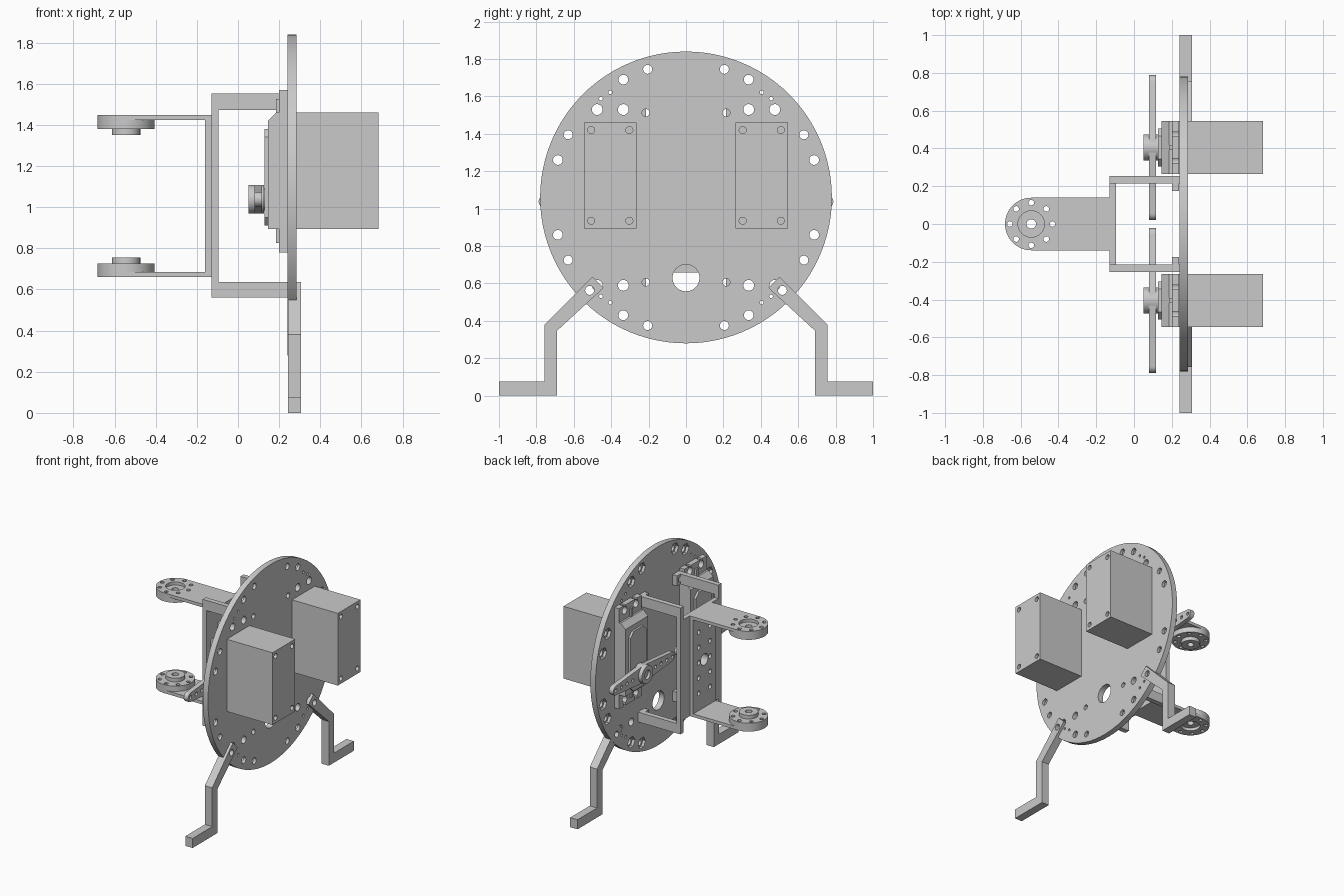
import bpy, bmesh, math
from math import cos, sin, pi

old = bpy.data.objects.get("Cube")
if old:
    bpy.data.objects.remove(old, do_unlink=True)

grey = bpy.data.materials.new("plain grey")
grey.use_nodes = True
COLOR = (0.59, 0.59, 0.59, 1)
grey.diffuse_color = COLOR
grey.node_tree.nodes["Principled BSDF"].inputs["Base Color"].default_value = COLOR

# Which coordinates a 2D outline (u, v) and a depth w fill, per extrusion axis
PLACE = {
    "x": lambda u, v, w: (w, u, v),
    "y": lambda u, v, w: (u, w, v),
    "z": lambda u, v, w: (u, v, w),
}


def add_wall(bm, outline, lo, hi, axis):
    rings = [[bm.verts.new(PLACE[axis](u, v, w)) for u, v in outline] for w in (lo, hi)]
    n = len(outline)
    for i in range(n):
        j = (i + 1) % n
        bm.faces.new((rings[0][i], rings[0][j], rings[1][j], rings[1][i]))
    return rings


def add_sheet(bm, outlines, x):
    # Flat face across x, filled between an outer outline and its holes
    edges = []
    for outline in outlines:
        ring = [bm.verts.new((x, u, v)) for u, v in outline]
        edges += [bm.edges.new((ring[i - 1], ring[i])) for i in range(len(ring))]
    bmesh.ops.triangle_fill(bm, use_beauty=True, edges=edges, normal=(1, 0, 0))


def finish(name, bm):
    bmesh.ops.recalc_face_normals(bm, faces=bm.faces)
    mesh = bpy.data.meshes.new(name)
    bm.to_mesh(mesh)
    bm.free()
    mesh.materials.append(grey)
    ob = bpy.data.objects.new(name, mesh)
    bpy.context.collection.objects.link(ob)
    return ob


def solid(name, outlines, lo, hi, axis):
    bm = bmesh.new()
    for outline in outlines:
        for ring in add_wall(bm, outline, lo, hi, axis):
            bm.faces.new(ring)
    return finish(name, bm)


def arc(u, v, r, start, end, steps):
    angles = [start + (end - start) * i / steps for i in range(steps + 1)]
    return [(u + r * cos(a), v + r * sin(a)) for a in angles]


def circle(u, v, r, n=24):
    return arc(u, v, r, 0, 2 * pi, n)[:-1]


def rect(u0, u1, v0, v1, c=0):
    if not c:
        return [(u0, v0), (u1, v0), (u1, v1), (u0, v1)]
    return [(u0 + c, v0), (u1 - c, v0), (u1, v0 + c), (u1, v1 - c),
            (u1 - c, v1), (u0 + c, v1), (u0, v1 - c), (u0, v0 + c)]


def keyhole(u, v, up):
    # Round hole with a slot running out to the end of the ear
    mid = up * pi / 2
    ring = arc(u, v, .029, mid + .45, mid + 2 * pi - .45, 20)
    return ring + [(ring[-1][0], v + up * .08), (ring[0][0], v + up * .08)]


def select(ob):
    bpy.ops.object.select_all(action="DESELECT")
    bpy.context.view_layer.objects.active = ob
    ob.select_set(True)


def cut(ob, outlines, lo, hi, axis):
    cutter = solid("cutter", outlines, lo, hi, axis)
    cutter.hide_render = True
    mod = ob.modifiers.new("holes", "BOOLEAN")
    mod.operation, mod.solver, mod.object = "DIFFERENCE", "EXACT", cutter
    select(ob)
    bpy.ops.object.modifier_apply(modifier=mod.name)
    bpy.data.objects.remove(cutter, do_unlink=True)


def smooth(ob):
    select(ob)
    bpy.ops.object.shade_smooth_by_angle(angle=math.radians(30))


# Large round base plate: through holes, and hexagonal nut pockets on its inner side
MID = 1.06
BACK, FLOOR, FRONT = .24, .262, .285
rim_holes = [(.205, 1.745, .024), (.335, 1.69, .026), (.63, 1.395, .024), (.685, 1.26, .026)]
small_holes = [(.405, 1.622, .01), (.455, 1.588, .01), (.335, 1.53, .029),
               (.475, 1.53, .029), (.215, 1.513, .02)]
rim = circle(0, MID, .78, 96)
plain = [circle(0, .63, .072, 40)] + [circle(s * .515, .563, .024) for s in (1, -1)]
nut_holes, pockets = [], []
for side in (1, -1):
    for flip in (1, -1):
        for y, z, r in small_holes:
            plain.append(circle(side * y, MID + flip * (z - MID), r))
        for y, z, r in rim_holes:
            nut_holes.append(circle(side * y, MID + flip * (z - MID), r))
            pockets.append(circle(side * y, MID + flip * (z - MID), .045, 6))
bm = bmesh.new()
add_sheet(bm, [rim] + plain + pockets, BACK)
add_sheet(bm, [rim] + plain + nut_holes, FRONT)
for outline in [rim] + plain:
    add_wall(bm, outline, BACK, FRONT, "x")
for pocket, hole in zip(pockets, nut_holes):
    add_wall(bm, pocket, BACK, FLOOR, "x")
    add_sheet(bm, [pocket, hole], FLOOR)
    add_wall(bm, hole, FLOOR, FRONT, "x")
bmesh.ops.remove_doubles(bm, verts=bm.verts, dist=.0001)
smooth(finish("base_plate", bm))

SHAFT_Z = 1.038
for side, label in ((1, "left"), (-1, "right")):
    yc = side * .405

    # Servo body with screw holes in its end
    body = solid(label + "_servo_body", [rect(yc - .141, yc + .141, .893, 1.46)], .2, .682, "x")
    corners = [circle(yc + dy, z, .019, 16) for dy in (-.102, .102) for z in (.935, 1.42)]
    cut(body, corners, .65, .75, "x")
    smooth(body)

    # Servo mounting ears with open screw slots
    ears = solid(label + "_servo_ears", [rect(yc - .141, yc + .141, .78, 1.57)], .2, .2395, "x")
    cut(ears, [keyhole(yc + dy, z, up) for dy in (-.07, .07)
               for z, up in ((.83, -1), (1.53, 1))], .1, .3, "x")
    smooth(ears)
    ribs = [rect(yc - .012, yc + .012, a, b) for a, b in ((.825, .9), (1.45, 1.525))]
    solid(label + "_servo_ribs", ribs, .185, .205, "x")

    # Servo gearbox with sloped top, and raised lid
    gearbox = [(.2, .893), (.145, .893), (.145, 1.42), (.185, 1.46), (.2, 1.46)]
    solid(label + "_servo_gearbox", [gearbox], yc - .141, yc + .141, "y")
    solid(label + "_servo_lid", [rect(yc - .1, yc + .1, .91, 1.38, .04)], .128, .146, "x")

    # Tapered two-ended horn on the servo shaft
    profile = (arc(yc + .347, SHAFT_Z, .036, -pi / 2, pi / 2, 12)
               + arc(yc, SHAFT_Z, .068, pi * .42, pi * .58, 4)
               + arc(yc - .347, SHAFT_Z, .036, pi / 2, pi * 1.5, 12)
               + arc(yc, SHAFT_Z, .068, pi * 1.42, pi * 1.58, 4))
    horn = solid(label + "_horn", [profile], .08, .117, "x")
    cut(horn, [circle(yc + s * d, SHAFT_Z, .014, 12)
               for s in (1, -1) for d in (.14, .21, .28, .35)], 0, .2, "x")
    smooth(horn)
    hub = solid(label + "_horn_hub", [circle(yc, SHAFT_Z, .07, 32)], .05, .126, "x")
    cut(hub, [circle(yc, SHAFT_Z, .035)], 0, .07, "x")
    smooth(hub)
    smooth(solid(label + "_servo_shaft", [circle(yc, SHAFT_Z, .055)], .12, .135, "x"))

    # Bent leg
    outline = [(1, 0), (1, .075), (.757, .075), (.757, .38), (.5, .635),
               (.44, .577), (.69, .347), (.69, 0)]
    leg = solid(label + "_leg", [[(side * y, z) for y, z in outline]], .242, .306, "x")
    cut(leg, [circle(side * .515, .563, .024)], .2, .35, "x")
    smooth(leg)

    # C-shaped stand-off frame with inward feet bolted to the plate
    frame = [(.24, .56), (.24, .637), (-.095, .637), (-.095, 1.472), (.24, 1.472),
             (.24, 1.552), (-.13, 1.552), (-.13, .56)]
    ys = sorted((side * .215, side * .255))
    solid(label + "_frame", [frame], ys[0], ys[1], "y")
    ys = sorted((side * .175, side * .217))
    feet = solid(label + "_frame_feet", [rect(*ys, .56, .637), rect(*ys, 1.472, 1.552)],
                 .2, .239, "x")
    cut(feet, [circle(side * .212, z, .02) for z in (.607, 1.513)], .1, .3, "x")

# Webs joining the frames and the outer bracket
web_holes = [circle(0, MID, .045)]
web_holes += [circle(s * .07, MID + dz, .018, 16)
              for s in (1, -1) for dz in (-.24, -.12, 0, .12, .24)]
for name, half, lo, hi in (("frame_web", .22, -.13, -.095), ("bracket_web", .139, -.16, -.13)):
    web = solid(name, [rect(-half, half, .66, 1.447)], lo, hi, "x")
    cut(web, web_holes, -.3, .1, "x")
    smooth(web)

# Outer bracket arms, each ending in a round horn
END_X, MID_Z = -.544, 1.0535
for flip, label in ((1, "upper"), (-1, "lower")):
    def span(a, b):
        return sorted((MID_Z + flip * a, MID_Z + flip * b))

    ring = [circle(END_X + .113 * cos(i * pi / 4), .113 * sin(i * pi / 4), .015, 12)
            for i in range(8)]
    tongue = [(-.13, -.139), (-.13, .139)] + arc(END_X, 0, .139, pi / 2, pi * 1.5, 32)
    arm = solid(label + "_arm", [tongue], *span(.369, .3935), "z")
    cut(arm, ring + [circle(END_X, 0, .07, 32)], *span(.3, .45), "z")
    disc = solid(label + "_round_horn", [circle(END_X, 0, .139, 64)], *span(.327, .3695), "z")
    cut(disc, ring + [circle(END_X, 0, .025)], *span(.2, .45), "z")
    boss = solid(label + "_horn_boss", [circle(END_X, 0, .069, 32)], *span(.298, .328), "z")
    cut(boss, [circle(END_X, 0, .025)], *span(.2, .45), "z")
    for ob in (arm, disc, boss):
        smooth(ob)
